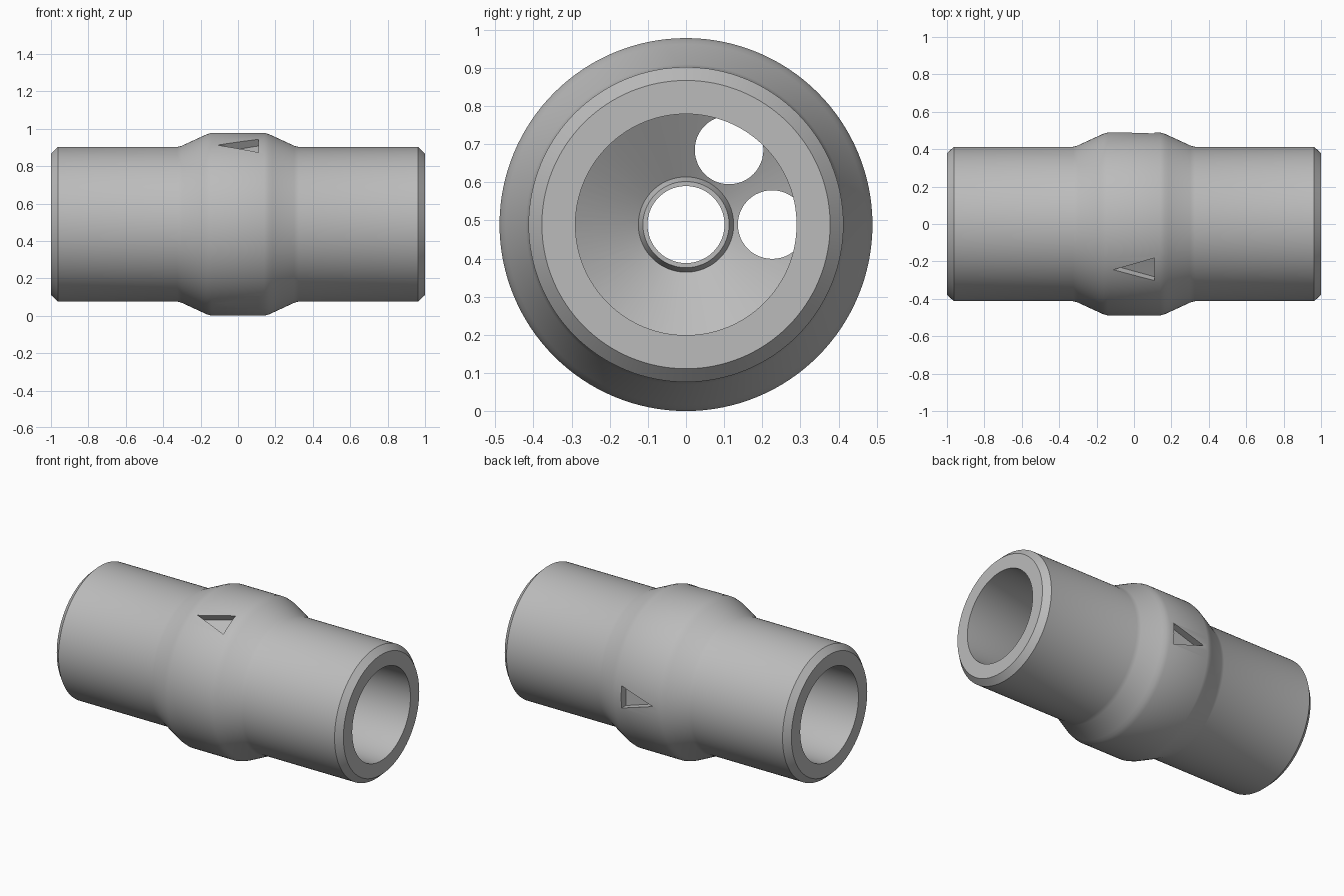
import bpy, bmesh
from math import pi, radians
from mathutils import Matrix, Vector

cube = bpy.data.objects.get("Cube")
if cube:
    bpy.data.objects.remove(cube, do_unlink=True)

R_HUB = 0.489
AXIS = Matrix.Translation((0, 0, R_HUB))

grey = bpy.data.materials.new("plain grey")
grey.use_nodes = True
colour = (0.5, 0.5, 0.5, 1)
grey.diffuse_color = colour
grey.node_tree.nodes["Principled BSDF"].inputs["Base Color"].default_value = colour


def make_object(name, bm):
    bmesh.ops.recalc_face_normals(bm, faces=bm.faces)
    mesh = bpy.data.meshes.new(name)
    bm.to_mesh(mesh)
    bm.free()
    mesh.materials.append(grey)
    obj = bpy.data.objects.new(name, mesh)
    bpy.context.collection.objects.link(obj)
    return obj


def revolve(name, profile, steps=128):
    """Turn a closed (x, radius) profile about the pipe axis."""
    bm = bmesh.new()
    verts = [bm.verts.new((x, 0, r)) for x, r in profile]
    edges = [bm.edges.new((a, b)) for a, b in zip(verts, verts[1:] + verts[:1])]
    bmesh.ops.spin(bm, geom=verts + edges, cent=(0, 0, 0), axis=(1, 0, 0),
                   angle=2 * pi, steps=steps, use_merge=True)
    bmesh.ops.remove_doubles(bm, verts=bm.verts, dist=1e-5)
    bm.transform(AXIS)
    return make_object(name, bm)


def cut(obj, cutter):
    mod = obj.modifiers.new("cut", "BOOLEAN")
    mod.operation = "DIFFERENCE"
    mod.solver = "EXACT"
    mod.object = cutter
    bpy.context.view_layer.objects.active = obj
    bpy.ops.object.modifier_apply(modifier=mod.name)
    bpy.data.objects.remove(cutter, do_unlink=True)


def smooth(obj):
    bpy.ops.object.select_all(action="DESELECT")
    obj.select_set(True)
    bpy.context.view_layer.objects.active = obj
    bpy.ops.object.shade_smooth_by_angle(angle=radians(28))


# Pipe body: chamfered ends, raised hub, bore widening into a chamber
half = [(0.325, 0.413), (0.30, 0.42), (0.185, 0.473), (0.165, 0.482), (0.14, R_HUB)]
outer = [(1, 0.378), (0.963, 0.413)] + half
inner = [(0.14, 0.36), (0.30, 0.29), (1, 0.29)]
mirror = lambda pts: [(-x, r) for x, r in reversed(pts)]
body = revolve("pipe_body", outer + mirror(outer) + mirror(inner) + inner)

# Three recessed flow arrows pointing toward -x
for i in range(3):
    bm = bmesh.new()
    tri = [bm.verts.new((x, w, 0.443)) for x, w in ((-0.11, 0), (0.11, -0.07), (0.11, 0.07))]
    face = bm.faces.new(tri)
    ext = bmesh.ops.extrude_face_region(bm, geom=[face])["geom"]
    top = [g for g in ext if isinstance(g, bmesh.types.BMVert)]
    bmesh.ops.translate(bm, verts=top, vec=Vector((0, 0, 0.15)))
    turn = Matrix.Rotation(radians(-90 + 120 * i), 4, "X")
    bm.transform(AXIS @ turn)
    cut(body, make_object("arrow_cutter", bm))
smooth(body)

# Funnel-shaped spider with a central guide sleeve
spider = revolve("guide_spider", [
    (-0.17, 0.101), (-0.05, 0.101), (-0.05, 0.113), (-0.08, 0.125),
    (0.07, 0.37), (-0.03, 0.37), (-0.17, 0.125)], 96)

# Ring of six flow holes through the spider
for i in range(6):
    bm = bmesh.new()
    bmesh.ops.create_cone(bm, cap_ends=True, segments=48, radius1=0.09,
                          radius2=0.09, depth=0.8)
    bm.transform(Matrix.Translation((0, 0.226, 0)) @ Matrix.Rotation(pi / 2, 4, "Y"))
    bm.transform(AXIS @ Matrix.Rotation(i * pi / 3, 4, "X"))
    cut(spider, make_object("hole_cutter", bm))
smooth(spider)
